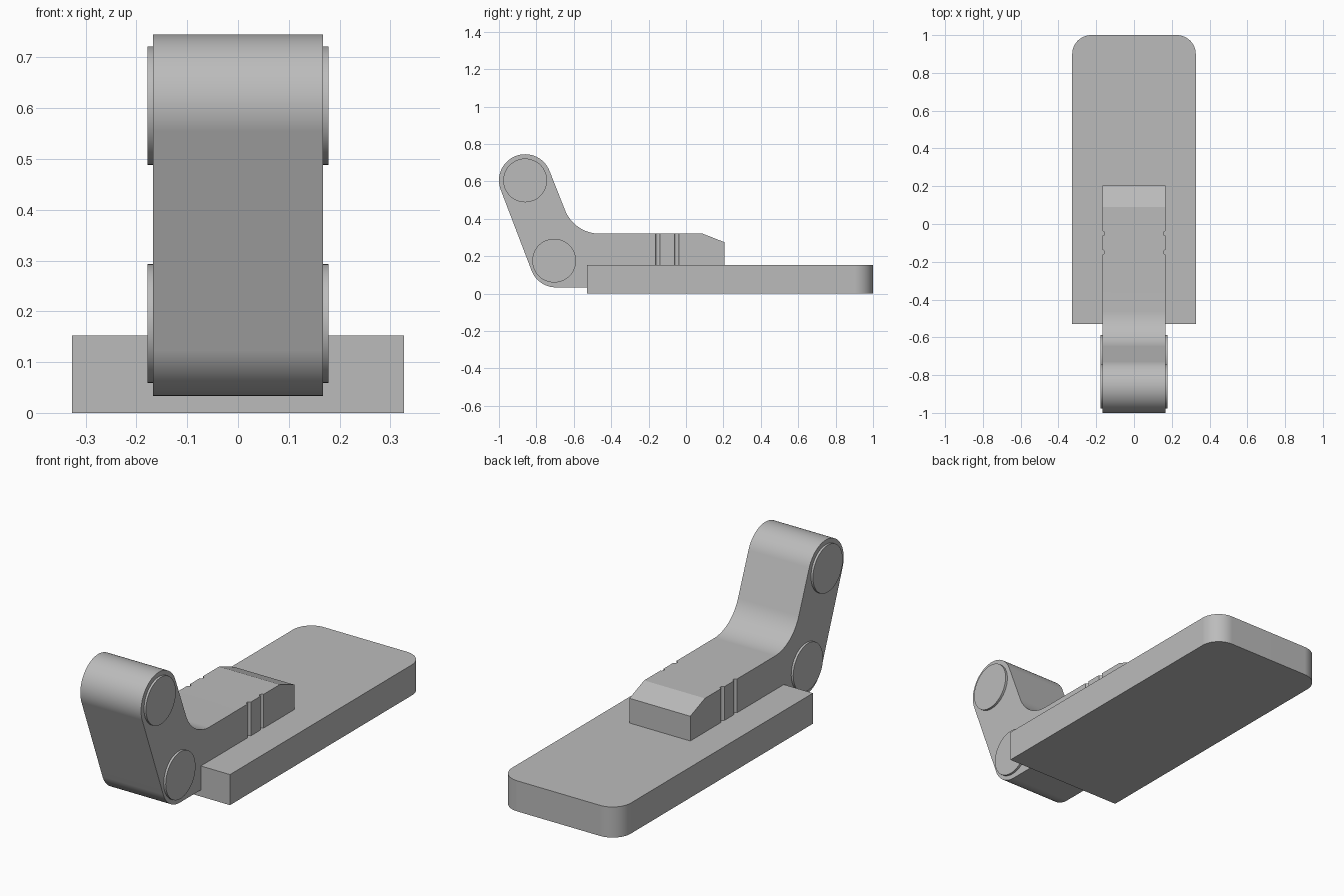
import bpy, bmesh
from math import sin, cos, radians, pi
from mathutils import Matrix, Vector

cube = bpy.data.objects.get("Cube")
if cube:
    bpy.data.objects.remove(cube, do_unlink=True)

grey = bpy.data.materials.new("light grey")
grey.use_nodes = True
colour = (0.5, 0.5, 0.5, 1)
grey.diffuse_color = colour
grey.node_tree.nodes["Principled BSDF"].inputs["Base Color"].default_value = colour


def arc(centre, radius, start, end, steps):
    """Points on an arc, angles in degrees."""
    angles = [radians(start + (end - start) * i / steps) for i in range(steps + 1)]
    return [(centre[0] + radius * cos(a), centre[1] + radius * sin(a)) for a in angles]


def make_object(name, bm):
    bmesh.ops.recalc_face_normals(bm, faces=bm.faces)
    mesh = bpy.data.meshes.new(name)
    bm.to_mesh(mesh)
    bm.free()
    mesh.materials.append(grey)
    obj = bpy.data.objects.new(name, mesh)
    bpy.context.collection.objects.link(obj)
    return obj


def extrude_profile(name, points, offset):
    """Extrude a closed 3D outline along an offset."""
    bm = bmesh.new()
    face = bm.faces.new([bm.verts.new(p) for p in points])
    result = bmesh.ops.extrude_face_region(bm, geom=[face], use_keep_orig=True)
    moved = [v for v in result["geom"] if isinstance(v, bmesh.types.BMVert)]
    bmesh.ops.translate(bm, vec=Vector(offset), verts=moved)
    return make_object(name, bm)


def cylinder(name, centre, radius, depth, along_x=False, sides=48):
    matrix = Matrix.Translation(centre)
    if along_x:
        matrix = matrix @ Matrix.Rotation(pi / 2, 4, "Y")
    bm = bmesh.new()
    bmesh.ops.create_cone(bm, cap_ends=True, segments=sides, radius1=radius,
                          radius2=radius, depth=depth, matrix=matrix)
    return make_object(name, bm)


def smooth(obj):
    bpy.ops.object.select_all(action="DESELECT")
    obj.select_set(True)
    bpy.context.view_layer.objects.active = obj
    bpy.ops.object.shade_smooth_by_angle(angle=radians(20))
    weighted = obj.modifiers.new("even shading", "WEIGHTED_NORMAL")
    weighted.keep_sharp = True


# Base plate, rounded at the back only
half, plate_top, corner = 0.327, 0.152, 0.1
outline = [(-half, -0.53), (half, -0.53)]
outline += arc((half - corner, 1 - corner), corner, 0, 90, 12)
outline += arc((corner - half, 1 - corner), corner, 90, 180, 12)
smooth(extrude_profile("base_plate", [(x, y, 0) for x, y in outline], (0, 0, plate_top)))

# Bent arm: side profile swept across the width
arm_half, lean = 0.167, 20.9
upper, lower = (-0.86, 0.605), (-0.695, 0.173)
profile = [(-0.5, 0.033)]
profile += arc(lower, 0.14, 270, 180 + lean, 16)
profile += arc(upper, 0.14, 180 + lean, lean, 32)
profile += arc((-0.461, 0.52), 0.2, 180 + lean, 270, 16)
profile += [(0.09, 0.32), (0.205, 0.275), (0.205, 0.14), (-0.5, 0.14)]
arm = extrude_profile("bent_arm", [(-arm_half, y, z) for y, z in profile],
                      (2 * arm_half, 0, 0))

# Vertical grooves in both sides of the arm
for side in (-1, 1):
    for y in (-0.15, -0.05):
        cutter = cylinder("groove_cutter", (side * arm_half, y, 0.3), 0.012, 0.4, sides=24)
        cutter.hide_render = True
        cut = arm.modifiers.new("groove", "BOOLEAN")
        cut.operation, cut.object, cut.solver = "DIFFERENCE", cutter, "EXACT"
        bpy.context.view_layer.objects.active = arm
        bpy.ops.object.modifier_apply(modifier=cut.name)
        bpy.data.objects.remove(cutter, do_unlink=True)
smooth(arm)

# Pivot caps standing proud of the arm sides
for side, label in ((-1, "right"), (1, "left")):
    for level, (y, z) in (("upper", upper), ("lower", (-0.705, 0.176))):
        smooth(cylinder(f"{level}_pivot_cap_{label}", (side * 0.168, y, z),
                        0.117, 0.02, along_x=True))
